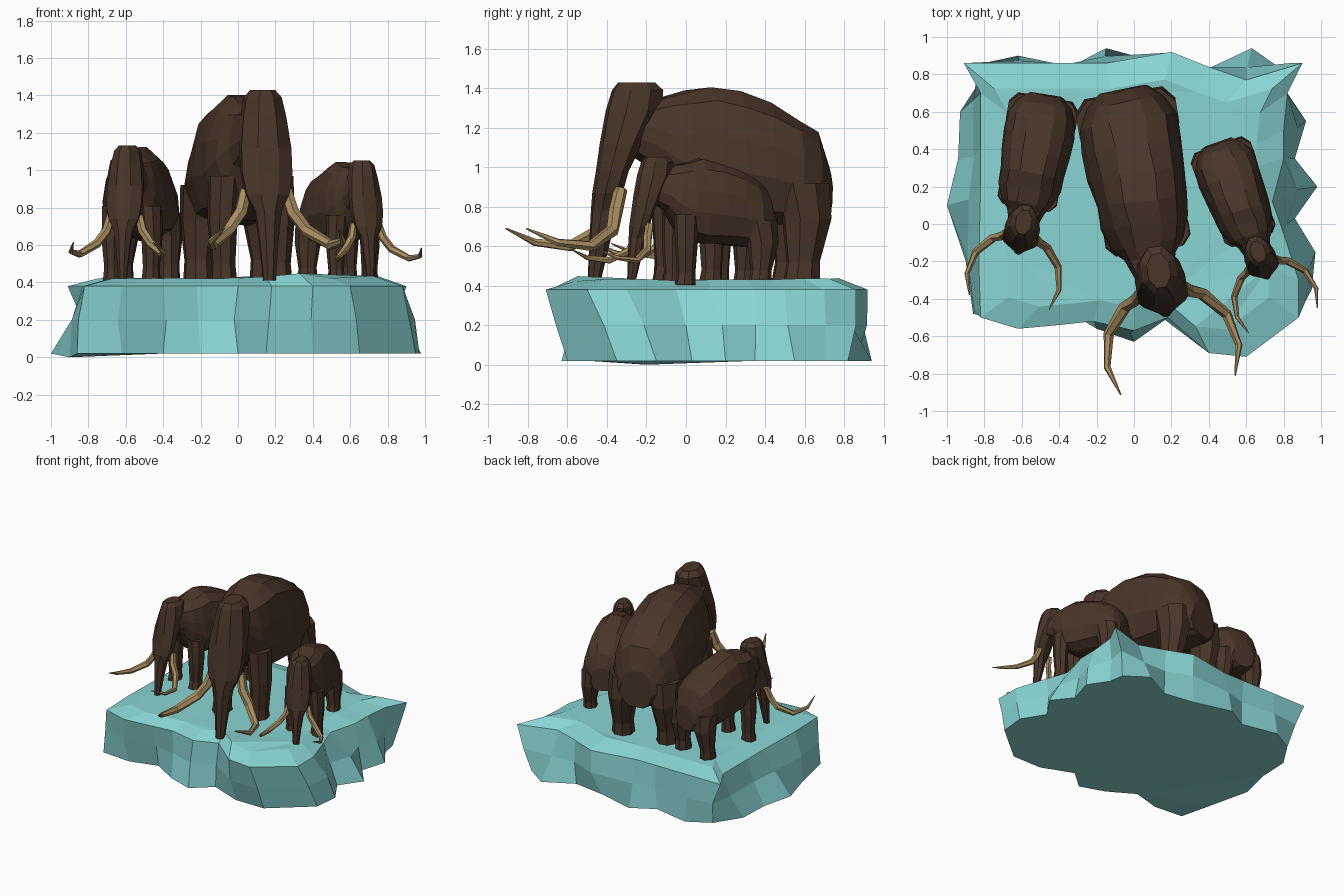
import bpy, bmesh, math, random
from mathutils import Vector, Matrix

if "Cube" in bpy.data.objects:
    bpy.data.objects.remove(bpy.data.objects["Cube"])

random.seed(4)

def material(name, rgb):
    m = bpy.data.materials.new(name)
    m.diffuse_color = (*rgb, 1)
    m.use_nodes = True
    m.node_tree.nodes["Principled BSDF"].inputs["Base Color"].default_value = m.diffuse_color
    return m

FUR = material("fur", (0.066, 0.036, 0.022))
IVORY = material("ivory", (0.40, 0.27, 0.12))
ICE = material("ice", (0.25, 0.67, 0.66))

def loft(bm, rings):
    """Skin a list of equal-length vertex rings and cap both ends."""
    rows = [[bm.verts.new(p) for p in r] for r in rings]
    n = len(rows[0])
    for a, b in zip(rows, rows[1:]):
        for i in range(n):
            j = (i + 1) % n
            bm.faces.new((a[i], a[j], b[j], b[i]))
    bm.faces.new(rows[0][::-1])
    bm.faces.new(rows[-1])
    return rows

def finish(bm, name, mat, matrix=None):
    bmesh.ops.recalc_face_normals(bm, faces=bm.faces)
    me = bpy.data.meshes.new(name)
    bm.to_mesh(me)
    bm.free()
    me.materials.append(mat)
    ob = bpy.data.objects.new(name, me)
    bpy.context.collection.objects.link(ob)
    if matrix:
        ob.matrix_world = matrix
    return ob

def oval(cx, cy, z, rx, ry, n=8):
    step = 2 * math.pi / n
    k = 1 / math.cos(step / 2)
    return [(cx + k * rx * math.cos((i + .5) * step),
             cy + k * ry * math.sin((i + .5) * step), z) for i in range(n)]

# Mammoth body: half cross-section, then (y, half width, top, bottom) stations
SECTION = [(.35, 1), (.74, .88), (.93, .62), (1, .36), (.8, .1), (.35, 0)]
BODY = [(-.42, .10, .90, .66), (-.30, .14, .91, .58), (-.23, .195, .94, .46),
        (-.12, .235, .965, .36), (0, .245, .99, .32), (.15, .26, .96, .31),
        (.30, .27, .90, .30), (.44, .265, .82, .29), (.54, .21, .75, .29),
        (.605, .13, .58, .30)]
# Head and trunk: (z, front y, back y, half width)
HEAD = [(1.01, -.47, -.29, .06), (.97, -.50, -.25, .095), (.87, -.53, -.26, .115),
        (.70, -.56, -.36, .135), (.56, -.58, -.43, .135), (.45, -.60, -.46, .115),
        (.36, -.61, -.48, .07), (.20, -.62, -.52, .05), (-.01, -.63, -.57, .032)]
# Legs: (z, x, y, rx, ry)
FRONT_LEG = [(.55, .14, -.17, .085, .10), (.30, .155, -.18, .075, .085),
             (.08, .15, -.18, .06, .07), (-.02, .15, -.19, .068, .08)]
REAR_LEG = [(.50, .15, .44, .12, .14), (.32, .17, .47, .10, .12),
            (.10, .18, .45, .07, .08), (-.02, .18, .44, .078, .09)]
# Tusk: (x, y, z, radius)
TUSK = [(.11, -.48, .47, .034), (.14, -.51, .36, .036), (.21, -.54, .26, .034),
        (.32, -.67, .18, .028), (.357, -.844, .20, .019), (.31, -1.0, .27, .004)]

def tusk_rings(side):
    pts = [Vector((side * x, y, z)) for x, y, z, r in TUSK]
    rings = []
    for i, p in enumerate(pts):
        t = (pts[min(i + 1, len(pts) - 1)] - pts[max(i - 1, 0)]).normalized()
        u = t.cross(Vector((side, 0, 0.3))).normalized()
        v = t.cross(u)
        rings.append([p + TUSK[i][3] * (math.cos(a) * u + math.sin(a) * v)
                      for a in (k * math.pi / 3 for k in range(6))])
    return rings

def mammoth(tag, x, y, z, scale, degrees, head_shift):
    mat = (Matrix.Translation((x, y, z)) @ Matrix.Rotation(math.radians(degrees), 4, 'Z')
           @ Matrix.Scale(scale, 4))
    # body
    bm = bmesh.new()
    rings = []
    for yy, w, top, bot in BODY:
        half = [(w * a, yy, bot + (top - bot) * b) for a, b in SECTION]
        rings.append(half + [(-a, b, c) for a, b, c in half[::-1]])
    loft(bm, rings)
    for v in bm.verts:
        v.co += Vector([random.uniform(-.009, .009) for _ in range(3)])
    finish(bm, tag + "_body", FUR, mat)
    # head with trunk
    head_mat = mat @ Matrix.Translation((head_shift, 0, 0))
    bm = bmesh.new()
    loft(bm, [oval(0, (f + b) / 2, h, w, (b - f) / 2) for h, f, b, w in HEAD])
    finish(bm, tag + "_head_trunk", FUR, head_mat)
    # legs and tusks, mirrored left and right
    for side, word in ((-1, "left"), (1, "right")):
        for part, leg in (("front_leg", FRONT_LEG), ("rear_leg", REAR_LEG)):
            bm = bmesh.new()
            loft(bm, [oval(side * lx, ly, h, rx, ry) for h, lx, ly, rx, ry in leg])
            finish(bm, f"{tag}_{part}_{word}", FUR, mat)
        bm = bmesh.new()
        loft(bm, tusk_rings(side))
        finish(bm, f"{tag}_tusk_{word}", IVORY, head_mat)

mammoth("large", .04, .12, .42, 1.0, 9.5, .03)
mammoth("medium", -.545, .272, .425, .70, -10, 0)
mammoth("small", .575, .075, .415, .63, 20, .01)

# Ice floe: rim and base outlines, counter-clockwise from the front left
RIM = [(-.82, -.5), (-.62, -.56), (-.4, -.54), (-.22, -.52), (0, -.57), (.18, -.5),
       (.4, -.69), (.6, -.71), (.88, -.5), (.88, -.3), (.8, -.05), (.74, .12),
       (.8, .35), (.8, .5), (.82, .7), (.9, .86), (.6, .77), (.4, .84), (.2, .92),
       (-.15, .86), (-.33, .86), (-.62, .86), (-.91, .86), (-.82, .7), (-.82, .4),
       (-.82, .2), (-.83, -.2)]
BASE = [(-.86, -.48), (-.62, -.5), (-.4, -.44), (-.2, -.56), (0, -.63), (.15, -.5),
        (.4, -.6), (.65, -.6), (.95, -.35), (.97, -.15), (.86, .03), (.98, .2),
        (.86, .35), (.92, .55), (.82, .7), (.8, .82), (.63, .94), (.4, .82),
        (.15, .86), (-.15, .94), (-.33, .84), (-.62, .9), (-.8, .8), (-.93, .6),
        (-.94, .35), (-1.0, .1), (-.9, -.2)]
bm = bmesh.new()
mid = [((a + c) / 2 + random.uniform(-.03, .03), (b + d) / 2 + random.uniform(-.03, .03), .2)
       for (a, b), (c, d) in zip(RIM, BASE)]
plateau = [(a * .82, .1 + (b - .1) * .82, .42 + (.03 if a > 0 else .005) * random.random())
           for a, b in RIM]
rows = loft(bm, [[(a, b, .02) for a, b in BASE], mid,
                 [(a, b, .38) for a, b in RIM], plateau])
rows[0][-1].co.z = 0
bmesh.ops.triangulate(bm, faces=[f for f in bm.faces if len(f.verts) > 4])
finish(bm, "ice_floe", ICE)
